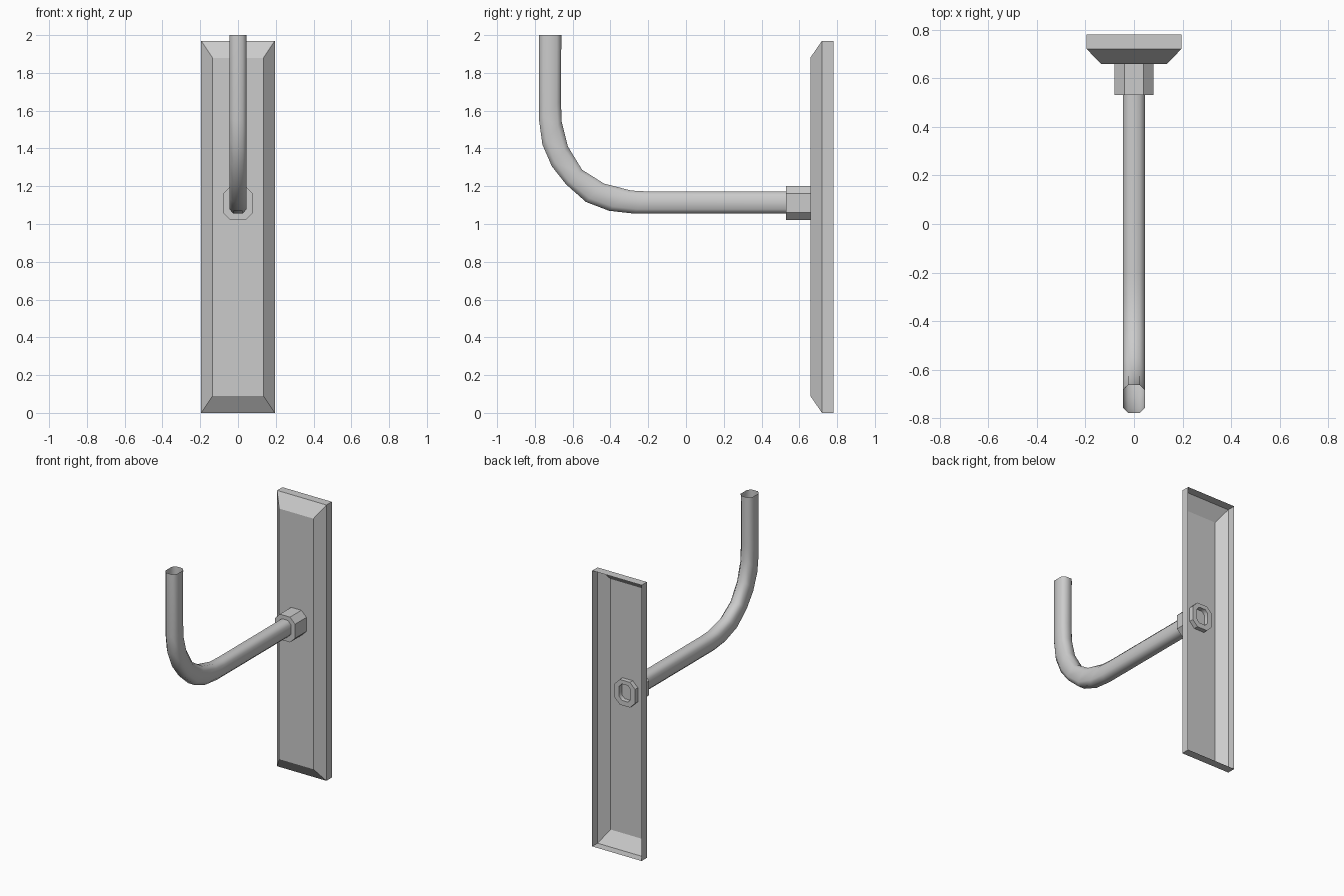
import bpy, bmesh
from math import radians
from mathutils import Vector

if "Cube" in bpy.data.objects:
    bpy.data.objects.remove(bpy.data.objects["Cube"])


def loft(name, rings, caps=(), angle=None):
    """Skin a list of closed rings; caps lists ring indices to fill."""
    bm = bmesh.new()
    loops = [[bm.verts.new(p) for p in r] for r in rings]
    n = len(loops[0])
    for a, b in zip(loops, loops[1:]):
        for i in range(n):
            j = (i + 1) % n
            bm.faces.new((a[i], a[j], b[j], b[i]))
    for c in caps:
        bm.faces.new(loops[c])
    bmesh.ops.recalc_face_normals(bm, faces=bm.faces)
    me = bpy.data.meshes.new(name)
    bm.to_mesh(me)
    bm.free()
    ob = bpy.data.objects.new(name, me)
    bpy.context.collection.objects.link(ob)
    if angle:
        bpy.context.view_layer.objects.active = ob
        ob.select_set(True)
        bpy.ops.object.shade_smooth_by_angle(angle=radians(angle))
        ob.select_set(False)
    return ob


def rect(w, y, z0, z1):
    return [(-w, y, z0), (w, y, z0), (w, y, z1), (-w, y, z1)]


def octagon(p, q, w, cx, cv):
    """Chamfered rectangle between (y, z) points p and q, half width w."""
    p, q = Vector((0, *p)), Vector((0, *q))
    k = w - cx
    pts = []
    for x, t in ((-k, 0), (k, 0), (w, cv), (w, 1 - cv),
                 (k, 1), (-k, 1), (-w, 1 - cv), (-w, cv)):
        pts.append(p.lerp(q, t) + Vector((x, 0, 0)))
    return pts


# wall plate: bevelled shell, open at the back
loft("wall_plate", [rect(0.195, 0.78, 0, 1.97), rect(0.195, 0.72, 0, 1.97),
                    rect(0.135, 0.658, 0.09, 1.88)], caps=[2])

# bent tube: outer and inner (y, z) edge of each ring, open at both ends
path = [((-0.778, 2.0), (-0.66, 2.0)), ((-0.778, 1.55), (-0.662, 1.65)),
        ((-0.76, 1.42), (-0.658, 1.54)), ((-0.71, 1.305), (-0.625, 1.41)),
        ((-0.635, 1.21), (-0.55, 1.287)), ((-0.53, 1.117), (-0.434, 1.214)),
        ((-0.407, 1.07), (-0.29, 1.177)), ((-0.275, 1.055), (-0.2, 1.172)),
        ((0.69, 1.055), (0.69, 1.172))]
loft("hook_tube", [octagon(a, b, 0.046, 0.022, 0.2) for a, b in path], angle=50)

# collar: ring around the tube, passing through the plate
def collar_ring(y, outer):
    if outer:
        return octagon((y, 1.02), (y, 1.2), 0.08, 0.04, 0.22)
    return octagon((y, 1.055), (y, 1.172), 0.046, 0.022, 0.2)

loft("collar", [collar_ring(0.53, False), collar_ring(0.53, True),
                collar_ring(0.69, True), collar_ring(0.69, False)], angle=30)
